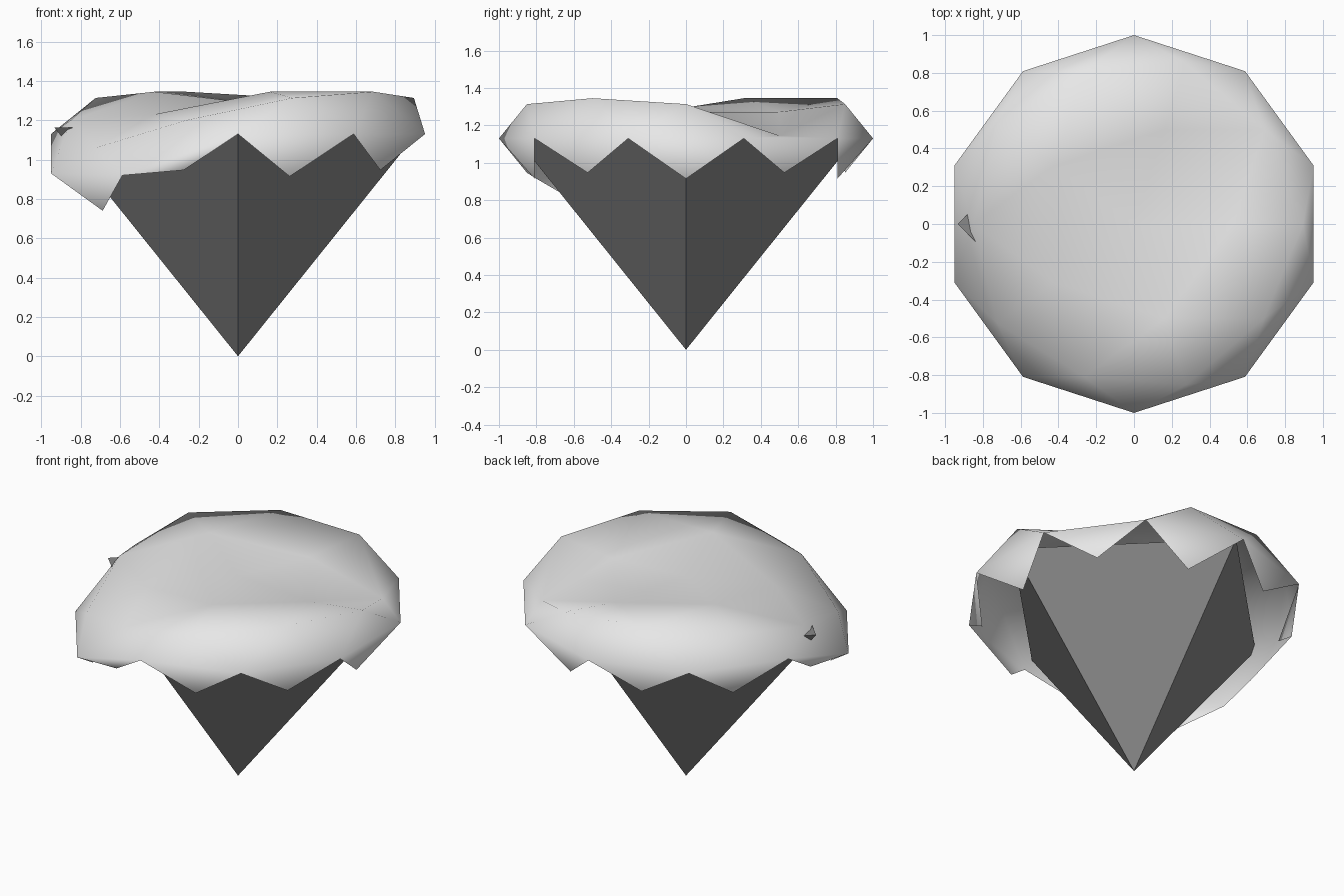
import bpy, bmesh, math
from mathutils import Vector

if "Cube" in bpy.data.objects:
    bpy.data.objects.remove(bpy.data.objects["Cube"])


def material(name, value):
    m = bpy.data.materials.new(name)
    m.diffuse_color = (value, value, value, 1)
    m.use_nodes = True
    m.node_tree.nodes["Principled BSDF"].inputs["Base Color"].default_value = m.diffuse_color
    return m


def add_object(name, bm, mat, smooth):
    me = bpy.data.meshes.new(name)
    bmesh.ops.recalc_face_normals(bm, faces=bm.faces) if not smooth else None
    bm.to_mesh(me)
    bm.free()
    me.materials.append(mat)
    for p in me.polygons:
        p.use_smooth = smooth
    ob = bpy.data.objects.new(name, me)
    bpy.context.collection.objects.link(ob)
    return ob


pale = material("pale_grey", 0.8)
dark = material("dark_grey", 0.25)

RIM_Z = 1.13      # height of the ten-sided rim
SQUASH = 0.41     # vertical squash of the cap
TOP = 1.345       # flattened top level

# Cap: squashed icosphere with a jagged skirt and sagging spots
bm = bmesh.new()
bmesh.ops.create_icosphere(bm, subdivisions=2, radius=1)
cut = [f for f in bm.faces
       if f.calc_center_median().z < -0.01
       and sum(abs(v.co.z) < 0.01 for v in f.verts) < 2]
bmesh.ops.delete(bm, geom=cut, context='FACES')

# (x, y, z on unit sphere) -> sagged height
sags = {
    (0, 0, 1): 1.295,
    (-0.724, -0.526, 0.447): 1.06,
    (-0.425, -0.309, 0.851): 1.23,
    (-0.263, -0.809, 0.526): 1.20,
    (-0.851, 0, 0.526): 1.20,
    (-0.951, -0.309, 0): 0.93,
    (-0.588, -0.809, 0): 0.92,
    (-0.688, -0.5, -0.526): 0.74,
    (0.688, 0.5, 0.526): 1.145,
    (0.526, 0, 0.851): 1.27,
    (0.162, 0.5, 0.851): 1.272,
}
for v in bm.verts:
    start = v.co.copy()
    v.co.z = min(RIM_Z + SQUASH * start.z, TOP)
    for point, height in sags.items():
        if (Vector(point) - start).length < 0.05:
            v.co.z = height
add_object("cap", bm, pale, True)

# Base: inverted four-sided pyramid with a flat lid
bm = bmesh.new()
tip = bm.verts.new((0, 0, 0))
ring = [bm.verts.new((0.934 * math.cos(i * math.pi / 2),
                      0.934 * math.sin(i * math.pi / 2), 1.163)) for i in range(4)]
for i in range(4):
    bm.faces.new((tip, ring[(i + 1) % 4], ring[i]))
bm.faces.new(ring)
add_object("pyramid_base", bm, dark, False)
